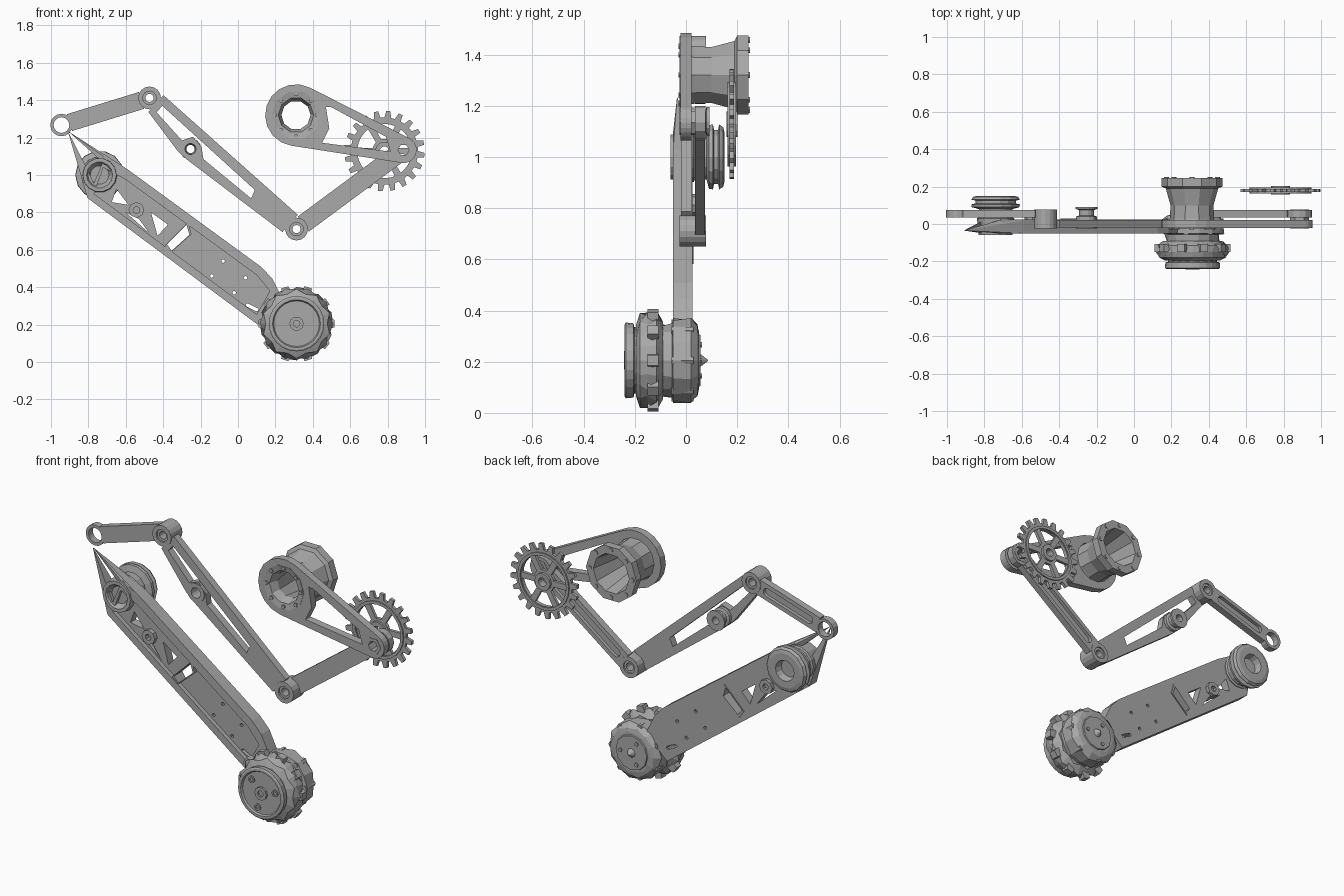
import bpy, bmesh
from math import sin, cos, pi, tau, atan2, acos, hypot
from mathutils import Vector

old = bpy.data.objects.get("Cube")
if old:
    bpy.data.objects.remove(old)

GREY = (0.4, 0.4, 0.4, 1)
metal = bpy.data.materials.new("machined_grey")
metal.use_nodes = True
metal.diffuse_color = GREY
metal.node_tree.nodes["Principled BSDF"].inputs["Base Color"].default_value = GREY


def finish(name, bm):
    bmesh.ops.recalc_face_normals(bm, faces=bm.faces)
    mesh = bpy.data.meshes.new(name)
    bm.to_mesh(mesh)
    bm.free()
    mesh.materials.append(metal)
    obj = bpy.data.objects.new(name, mesh)
    bpy.context.scene.collection.objects.link(obj)
    return obj


def arc(c, r, a, b, n):
    return [(c[0] + r * cos(a + (b - a) * i / n), c[1] + r * sin(a + (b - a) * i / n))
            for i in range(n + 1)]


def circle(c, r, n=16):
    return arc(c, r, 0, tau, n)[:-1]


def capsule(p, q, rp, rq, n=8):
    """Outline wrapped around two circles."""
    dx, dz = q[0] - p[0], q[1] - p[1]
    a, t = atan2(dz, dx), acos((rp - rq) / hypot(dx, dz))
    return arc(p, rp, a + t, a + tau - t, n) + arc(q, rq, a - t, a + t, n)


def along(p, q, d):
    v = Vector((q[0] - p[0], q[1] - p[1])).normalized()
    return (p[0] + v.x * d, p[1] + v.y * d)


def plate(name, outline, y0, y1, holes=()):
    """Flat plate in the xz plane, with cut-outs."""
    bm = bmesh.new()
    loops = [[bm.verts.new((x, y0, z)) for x, z in pts] for pts in [outline, *holes]]
    edges = [bm.edges.new((l[i - 1], l[i])) for l in loops for i in range(len(l))]
    bmesh.ops.triangle_fill(bm, use_beauty=True, edges=edges, normal=(0, 1, 0))
    faces = list(bm.faces)
    twin = {v: bm.verts.new((v.co.x, y1, v.co.z)) for l in loops for v in l}
    for f in faces:
        bm.faces.new([twin[v] for v in reversed(f.verts)])
    for l in loops:
        for i in range(len(l)):
            a, b = l[i - 1], l[i]
            bm.faces.new((a, b, twin[b], twin[a]))
    return finish(name, bm)


def turned(name, c, profile, n=16, hollow=False, jag=0.0):
    """Turned part about the y axis; profile holds (y, radius)."""
    bm = bmesh.new()
    rings = []
    for k, (y, r) in enumerate(profile):
        rad = [r * (1 + jag * (-1) ** (j + k)) for j in range(n)]
        rings.append([bm.verts.new((c[0] + rad[j] * cos(tau * j / n), y,
                                    c[1] + rad[j] * sin(tau * j / n))) for j in range(n)])
    for k in range(0 if hollow else 1, len(rings)):
        a, b = rings[k - 1], rings[k]
        for j in range(n):
            bm.faces.new((a[j - 1], a[j], b[j], b[j - 1]))
    if not hollow:
        bm.faces.new(rings[0])
        bm.faces.new(rings[-1])
    return finish(name, bm)


def tube(name, c, y0, y1, r, hole, n=16):
    return turned(name, c, [(y0, r), (y1, r), (y1, hole), (y0, hole)], n, True)


def hull(name, pts):
    bm = bmesh.new()
    for p in pts:
        bm.verts.new(p)
    bmesh.ops.convex_hull(bm, input=bm.verts)
    return finish(name, bm)


def bolts(name, c, radius, y0, y1, size, count, n=6):
    for p in circle(c, radius, count):
        turned(name, p, [(y0, size), (y1, size)], n)


def link(name, p, q, half):
    """Bar between two joints, with a ribbed groove on the back."""
    a, b = along(p, q, 0.045), along(q, p, 0.045)
    nx, nz = along((0, 0), (p[1] - q[1], q[0] - p[0]), half)
    box = [(a[0] + nx, a[1] + nz), (b[0] + nx, b[1] + nz),
           (b[0] - nx, b[1] - nz), (a[0] - nx, a[1] - nz)]
    slot = capsule(along(a, b, 0.06), along(b, a, 0.06), half * 0.5, half * 0.5)
    plate(name + "_web", box, 0.035, 0.055)
    plate(name + "_ribs", box, 0.055, 0.075, [slot])


# Joint centres
TIP, TOP, LOW, END = (-0.944, 1.267), (-0.473, 1.412), (0.313, 0.711), (0.885, 1.134)
BOSS, MOTOR, GEAR = (-0.254, 1.139), (0.31, 1.32), (0.783, 1.128)
KNEE, WHEEL, STUD = (-0.74, 1.0), (0.313, 0.205), (-0.543, 0.813)

# Outer links and their joints
link("upper_link", TIP, TOP, 0.047)
link("lower_link", LOW, END, 0.05)
tube("tip_ring", TIP, 0.035, 0.075, 0.06, 0.042)
for c in (TOP, LOW):
    tube("joint_ring", c, -0.025, 0.078, 0.061, 0.036)
    tube("joint_bearing", c, -0.015, 0.07, 0.037, 0.022, 12)

# Truss arm between the two joints
plate("truss_arm",
      [(-0.399, 1.427), (0.32, 0.787), (0.238, 0.695), (-0.27, 1.08), (-0.32, 1.125),
       (-0.479, 1.337)], -0.02, 0.022,
      [[(-0.405, 1.37), (-0.435, 1.335), (-0.3, 1.185), (-0.24, 1.205), (-0.195, 1.15),
        (-0.185, 1.085), (0.07, 0.875), (0.09, 0.92)], circle(BOSS, 0.03)])
turned("truss_spool", BOSS, [(-0.025, 0.055), (0.04, 0.055), (0.045, 0.04), (0.075, 0.04),
       (0.08, 0.058), (0.092, 0.058), (0.092, 0.022), (-0.025, 0.03)], 14, True)

# Frame from the upper motor to the end joint
plate("motor_frame", capsule(MOTOR, END, 0.165, 0.07, 10), -0.022, 0.022,
      [circle(MOTOR, 0.12, 14), circle(END, 0.03, 6),
       [(0.47, 1.365), (0.5, 1.362), (0.79, 1.205), (0.815, 1.125), (0.45, 1.172),
        (0.488, 1.25)]])
tube("end_joint", END, -0.025, 0.078, 0.05, 0.03, 6)
tube("end_collar", END, 0.035, 0.076, 0.066, 0.03, 12)

# Upper motor: flared hollow barrel with a back flange
turned("upper_motor", MOTOR, [(-0.025, 0.13), (0.03, 0.118), (0.1, 0.115), (0.19, 0.14),
       (0.2, 0.162), (0.245, 0.162), (0.245, 0.115), (0.03, 0.078), (-0.018, 0.095)],
       10, True)
bolts("flange_bolt", MOTOR, 0.137, 0.24, 0.25, 0.013, 8)
bolts("face_bolt", MOTOR, 0.112, -0.03, -0.015, 0.012, 8)

# Toothed gear with spokes
teeth = 20
outline = []
for i in range(teeth):
    for step, r in ((0.0, 0.18), (0.4, 0.18), (0.5, 0.215), (0.85, 0.215)):
        a = tau * (i + step) / teeth
        outline.append((GEAR[0] + r * cos(a), GEAR[1] + r * sin(a)))
windows = []
for i in range(6):
    a = tau * i / 6
    windows.append(arc(GEAR, 0.145, a + 0.12, a + 0.92, 5) + arc(GEAR, 0.065, a + 0.8, a + 0.25, 3))
plate("gear", outline, 0.17, 0.188, windows + [circle(GEAR, 0.025, 10)])
tube("gear_hub", GEAR, 0.158, 0.202, 0.05, 0.025, 12)
tube("gear_rim", GEAR, 0.163, 0.195, 0.165, 0.148, 24)

# Lower arm: back plate, raised front rim and pointed ends
arm = [(-0.805, 0.877), (0.105, 0.2), (0.24, 0.33), (0.185, 0.444), (0.125, 0.508),
       (-0.59, 1.03), (-0.71, 1.1)]
inner = [(-0.77, 0.9), (0.1, 0.255), (0.17, 0.38), (0.1, 0.465), (-0.6, 0.975), (-0.72, 1.04)]
cutouts = [[(-0.465, 0.8), (-0.375, 0.735), (-0.43, 0.675)],
           [(-0.6, 0.8), (-0.53, 0.765), (-0.475, 0.69)],
           [(-0.65, 0.925), (-0.585, 0.84), (-0.675, 0.855)]]
pocket = [(-0.275, 0.733), (-0.26, 0.68), (-0.355, 0.595), (-0.38, 0.63)]
pins = [circle(p, 0.01, 8) for p in
        ((-0.14, 0.46), (-0.02, 0.37), (0.04, 0.45), (-0.08, 0.54))]
slot = capsule((0.05, 0.305), (0.1, 0.28), 0.009, 0.009, 4)
plate("arm_plate", arm, -0.025, 0.025, cutouts + pins + [slot, pocket])
plate("arm_rim", arm, -0.05, -0.025, [inner])
mid = Vector((-0.32, 0.66))
plate("pocket_frame", [mid + (Vector(p) - mid) * 1.2 for p in pocket], -0.045, 0.03, [pocket])
tube("arm_stud", STUD, -0.05, 0.045, 0.042, 0.018, 8)
spike = (-0.91, -0.035, 1.235)
for name, base in (("side_spike", ((-0.805, 0.877), (-0.76, 0.93), (-0.8, 1.02))),
                   ("top_spike", ((-0.72, 1.1), (-0.59, 1.03), (-0.68, 1.03)))):
    hull(name, [spike] + [(x, y, z) for x, z in base for y in (-0.05, 0.02)])

# Knee pulley
turned("knee_pulley", KNEE, [(-0.03, 0.05), (-0.06, 0.07), (-0.06, 0.09), (0.03, 0.1),
       (0.035, 0.09), (0.08, 0.09), (0.09, 0.128), (0.105, 0.13), (0.11, 0.108),
       (0.125, 0.108), (0.13, 0.13), (0.145, 0.12), (0.15, 0.1), (0.15, 0.06),
       (0.11, 0.05)], 14)

# Wheel motor: ring housing, knobbly tyre, front disc and back cap
turned("wheel_housing", WHEEL, [(-0.1, 0.14), (-0.055, 0.145), (-0.05, 0.165), (0.02, 0.165),
       (0.045, 0.14), (0.05, 0.115)], 14, jag=0.03)
turned("wheel_tyre", WHEEL, [(-0.195, 0.14), (-0.18, 0.175), (-0.15, 0.185), (-0.115, 0.185),
       (-0.09, 0.15)], 20, jag=0.06)
for i in range(10):
    a = tau * i / 10
    pts = arc(WHEEL, 0.165, a - 0.16, a + 0.16, 1) + arc(WHEEL, 0.205, a - 0.1, a + 0.1, 1)
    hull("tyre_knob", [(x, y, z) for x, z in pts for y in (-0.15, -0.108)])
turned("wheel_disc", WHEEL, [(-0.2, 0.12), (-0.205, 0.145), (-0.235, 0.148), (-0.24, 0.14),
       (-0.24, 0.128), (-0.23, 0.122), (-0.23, 0.02)], 24)
turned("wheel_neck", WHEEL, [(-0.21, 0.13), (-0.18, 0.13)])
tube("wheel_hub", WHEEL, -0.242, -0.225, 0.038, 0.018, 10)
for i in range(3):
    p = arc(WHEEL, 0.09, pi * 0.08 + tau * i / 3, 0, 1)[0]
    tube("wheel_screw", p, -0.236, -0.225, 0.02, 0.011, 10)
turned("back_cap", WHEEL, [(0.045, 0.105), (0.056, 0.1), (0.056, 0.025), (0.085, 0.003)], 12)
bolts("cap_bolt", WHEEL, 0.07, 0.05, 0.062, 0.012, 3)
bolts("housing_bolt", WHEEL, 0.15, -0.056, 0.03, 0.016, 7)
